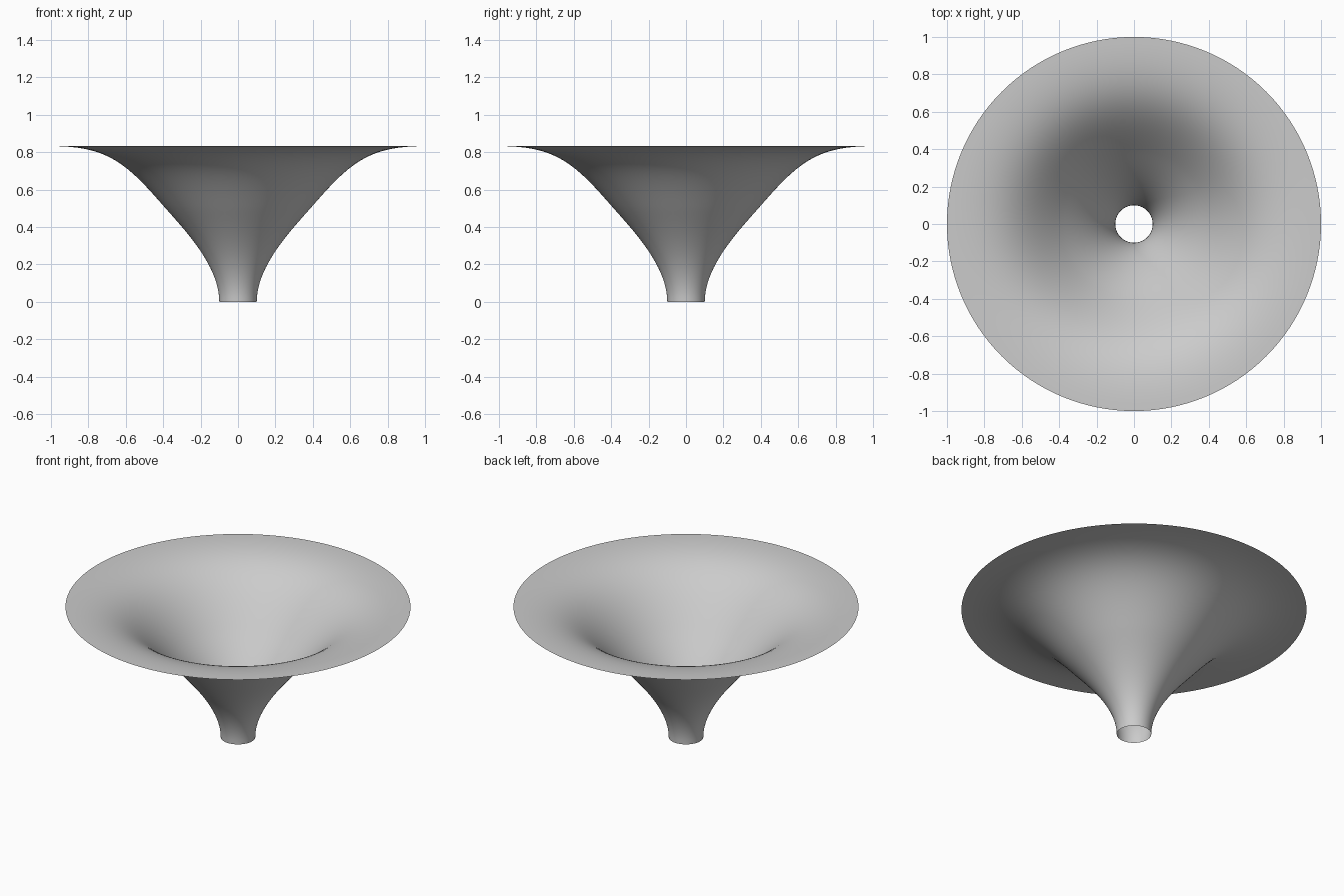
import bpy
import bmesh
import math
from mathutils import Vector
from mathutils.geometry import interpolate_bezier

cube = bpy.data.objects.get("Cube")
if cube:
    bpy.data.objects.remove(cube, do_unlink=True)

SIDES = 128
STEPS = 24

# Plain grey material
grey = bpy.data.materials.new("light grey")
grey.use_nodes = True
colour = (0.6, 0.6, 0.6, 1)
grey.diffuse_color = colour
grey.node_tree.nodes["Principled BSDF"].inputs["Base Color"].default_value = colour


def curve(*points):
    """Sample a cubic curve given as four (radius, height) points."""
    return interpolate_bezier(*[Vector((r, 0, z)) for r, z in points], STEPS)


# Profile: upright neck, sloping wall, then a rim that flattens out
neck = curve((0.1, 0), (0.1, 0.2), (0.3, 0.4), (0.4, 0.515))
rim = curve((0.4, 0.515), (0.6, 0.745), (0.7, 0.833), (1, 0.833))
profile = neck + rim[1:]

# Revolve the profile into a thin, open funnel
bm = bmesh.new()
verts = [bm.verts.new(p) for p in profile]
edges = [bm.edges.new(pair) for pair in zip(verts, verts[1:])]
bmesh.ops.spin(bm, geom=verts + edges, cent=(0, 0, 0), axis=(0, 0, 1),
               angle=math.tau, steps=SIDES, use_merge=True)
bmesh.ops.remove_doubles(bm, verts=bm.verts, dist=0.0001)
bmesh.ops.recalc_face_normals(bm, faces=bm.faces)
for face in bm.faces:
    face.smooth = True

mesh = bpy.data.meshes.new("flared_funnel")
bm.to_mesh(mesh)
bm.free()
mesh.materials.append(grey)
funnel = bpy.data.objects.new("flared_funnel", mesh)
bpy.context.collection.objects.link(funnel)
